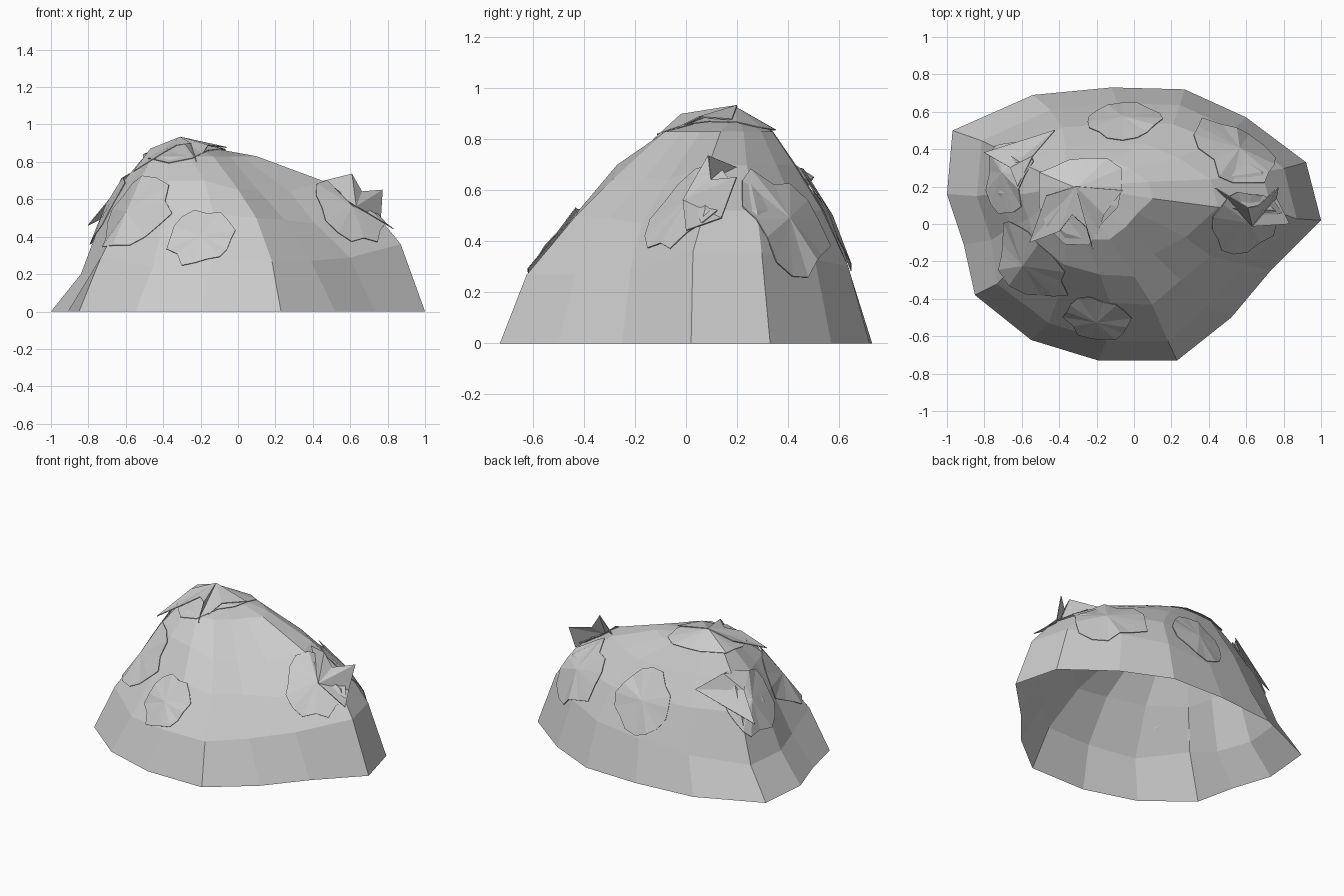
import bpy
import random
from math import cos, sin, pi
from mathutils import Vector
from mathutils.bvhtree import BVHTree

cube = bpy.data.objects.get("Cube")
if cube:
    bpy.data.objects.remove(cube, do_unlink=True)

stone = bpy.data.materials.new("grey stone")
stone.use_nodes = True
GREY = (0.6, 0.6, 0.6, 1)
stone.diffuse_color = GREY
stone.node_tree.nodes["Principled BSDF"].inputs["Base Color"].default_value = GREY


def add_part(name, verts, faces, thickness=0):
    mesh = bpy.data.meshes.new(name)
    mesh.from_pydata(verts, [], faces)
    mesh.materials.append(stone)
    part = bpy.data.objects.new(name, mesh)
    bpy.context.collection.objects.link(part)
    if thickness:
        shell = part.modifiers.new("thickness", "SOLIDIFY")
        shell.thickness = thickness
    return part


# Mound: an open-bottomed shell of shrinking outlines closing on the summit
outline = [(0.73, -0.25), (1, 0.02), (0.92, 0.33), (0.6, 0.57), (0.27, 0.72),
           (-0.12, 0.73), (-0.54, 0.69), (-0.97, 0.5), (-1, 0.16),
           (-0.91, -0.11), (-0.85, -0.38), (-0.55, -0.62), (-0.19, -0.73),
           (0.23, -0.73), (0.52, -0.5)]
# Each ring: centre x, centre y, scale x, scale y, height, tilt along x
rings = [(0, 0, 1, 1, 0, 0),
         (0.015, 0.01, 0.855, 0.87, 0.28, 0.08),
         (0.01, 0.06, 0.73, 0.66, 0.52, 0),
         (-0.08, 0.08, 0.53, 0.48, 0.7, 0),
         (-0.2, 0.13, 0.3, 0.29, 0.83, 0)]
# Hollow in the front left flank: shifts by ring and outline corner
hollow = {(1, 13): (-0.03, 0, -0.03), (1, 14): (-0.07, -0.01, -0.05),
          (1, 0): (-0.04, -0.01, -0.05), (1, 10): (-0.02, 0, 0.08),
          (2, 13): (-0.08, -0.01, -0.02), (2, 14): (-0.14, -0.03, -0.03),
          (2, 0): (-0.13, -0.07, -0.05), (3, 13): (-0.04, -0.01, -0.05),
          (3, 14): (-0.09, 0, -0.05), (3, 0): (-0.03, -0.03, -0.06)}
count = len(outline)
verts, faces = [], []
for level, (cx, cy, sx, sy, z, tilt) in enumerate(rings):
    for i, (x, y) in enumerate(outline):
        point = Vector((cx + sx * x, cy + sy * y, z + tilt * x))
        verts.append(point + Vector(hollow.get((level, i), (0, 0, 0))))
for level in range(len(rings) - 1):
    for i in range(count):
        a, b = level * count + i, level * count + (i + 1) % count
        faces.append((a, b, b + count, a + count))
verts.append(Vector((-0.31, 0.2, 0.905)))
top = len(verts) - 1
for i in range(count):
    faces.append((top - count + i, top - count + (i + 1) % count, top))
add_part("mound", verts, faces)
surface = BVHTree.FromPolygons(verts, faces)


def add_slab(name, centre, across, along, seed, jagged=0.12, sides=16, lift=0.015):
    """Thin jagged fan laid on the slope, sized along and across it."""
    rng = random.Random(seed)
    hub, normal, _, _ = surface.find_nearest(Vector(centre))
    side = Vector((-normal.y, normal.x, 0)).normalized()
    uphill = normal.cross(side)
    pts = [hub + normal * (lift + 0.01)]
    for i in range(sides):
        angle = 2 * pi * i / sides
        r = 1 + rng.uniform(-jagged, jagged)
        flat = hub + side * (across * r * cos(angle)) + uphill * (along * r * sin(angle))
        spot, tilt, _, _ = surface.find_nearest(flat)
        pts.append(spot + tilt * (lift + rng.uniform(-0.006, 0.006)))
    tris = [(0, i + 1, (i + 1) % sides + 1) for i in range(sides)]
    add_part(name, pts, tris, 0.004)


add_slab("front_slab", (-0.2, -0.53, 0.41), 0.18, 0.18, 1)
add_slab("front_right_slab", (-0.6, -0.23, 0.54), 0.26, 0.23, 2)
add_slab("right_slab", (-0.67, 0.27, 0.55), 0.24, 0.22, 3, 0.16)
add_slab("back_slab", (-0.06, 0.57, 0.5), 0.2, 0.21, 4)
add_slab("back_left_slab", (0.54, 0.37, 0.47), 0.24, 0.24, 5, 0.18)
add_slab("left_slab", (0.61, 0.01, 0.56), 0.2, 0.23, 6)
add_slab("summit_slab", (-0.31, 0.2, 0.92), 0.27, 0.29, 7, 0.2, 14)


def add_shards(name, hub, tips):
    """Folded fan of pointed flakes spreading from one hub."""
    tris = [(0, i, i + 1) for i in range(1, len(tips))]
    add_part(name, [hub] + tips, tris, 0.005)


# Splintered flakes
add_shards("left_shards", (0.63, -0.01, 0.56),
           [(0.43, 0.2, 0.69), (0.61, 0.09, 0.735), (0.66, 0.1, 0.64),
            (0.77, 0.2, 0.65), (0.76, 0.14, 0.49), (0.83, 0, 0.44)])
add_shards("right_shards", (-0.66, 0.3, 0.63),
           [(-0.8, 0.38, 0.46), (-0.42, 0.5, 0.65), (-0.54, 0.36, 0.74),
            (-0.62, 0.2, 0.71)])
add_shards("summit_shards", (-0.31, 0.2, 0.935),
           [(-0.47, 0.15, 0.87), (-0.56, -0.1, 0.75), (-0.4, -0.04, 0.85),
            (-0.33, 0.05, 0.89), (-0.25, -0.02, 0.9), (-0.22, -0.13, 0.8),
            (-0.16, 0.05, 0.89), (-0.06, 0.18, 0.88)])
